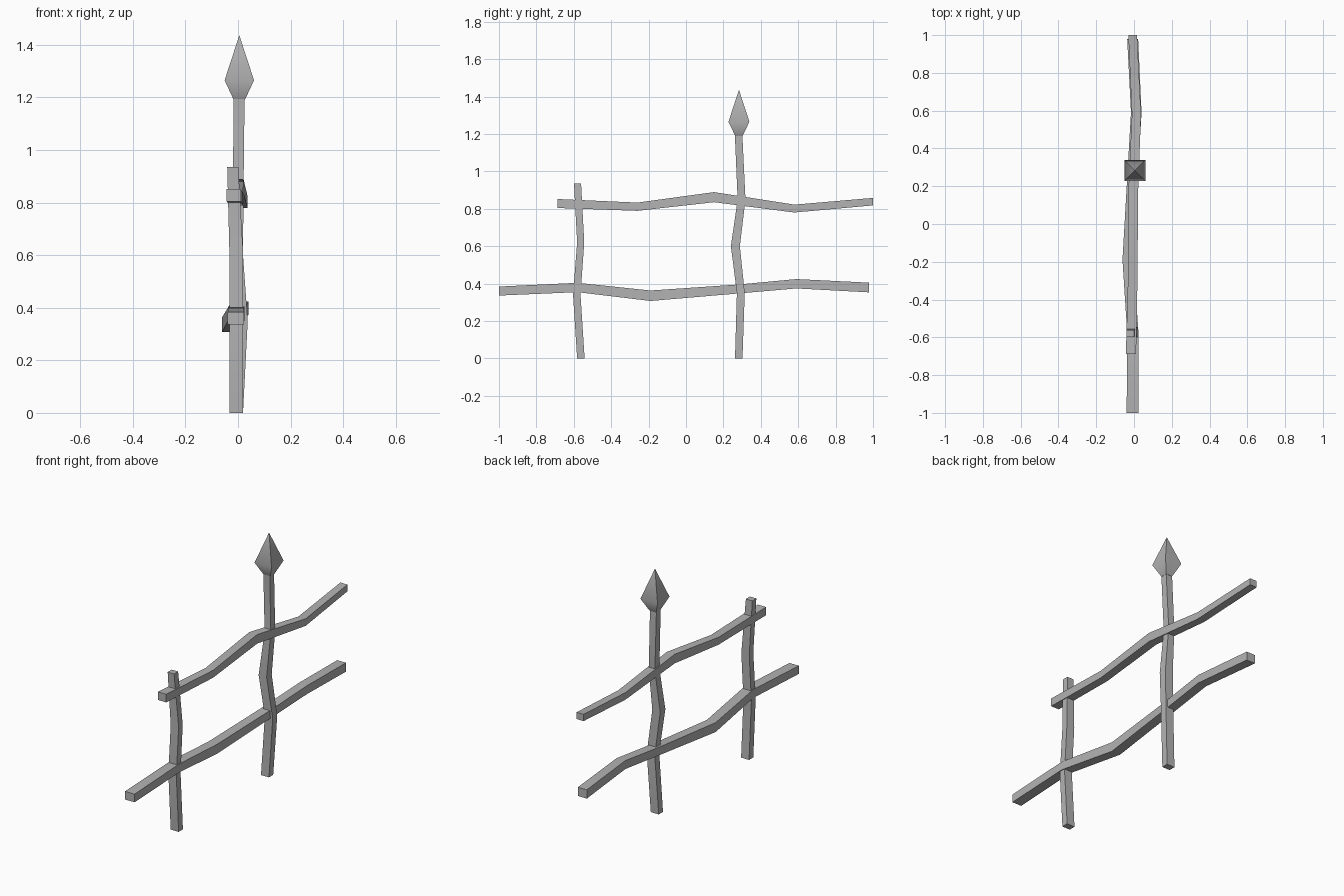
import bpy, bmesh, math
from mathutils import Vector

iron = bpy.data.materials.new("dark_grey")
iron.diffuse_color = (0.45, 0.45, 0.45, 1)


def bent_bar(name, rings, axis):
    """Square bar through rings of (x, y, z, half width in x, other half width)."""
    bm = bmesh.new()
    loops = []
    for x, y, z, hx, h in rings:
        other = Vector((0, 0, h)) if axis == 'Y' else Vector((0, h, 0))
        loops.append([bm.verts.new(Vector((x + 0.003 + sx * hx, y, z)) + so * other)
                      for sx, so in ((-1, -1), (1, -1), (1, 1), (-1, 1))])
    for a, b in zip(loops, loops[1:]):
        for i in range(4):
            j = (i + 1) % 4
            bm.faces.new((a[i], a[j], b[j], b[i]))
    bm.faces.new(loops[0][::-1])
    bm.faces.new(loops[-1])
    bmesh.ops.recalc_face_normals(bm, faces=bm.faces)
    # Smooth along the bends, sharp at the corners
    for f in bm.faces:
        f.smooth = True
    for e in bm.edges:
        e.smooth = e.calc_face_angle(0) < math.radians(55)
    mesh = bpy.data.meshes.new(name)
    bm.to_mesh(mesh)
    bm.free()
    mesh.materials.append(iron)
    obj = bpy.data.objects.new(name, mesh)
    bpy.context.collection.objects.link(obj)
    return obj


# Crooked horizontal rails
bent_bar("upper_rail", [
    (-0.019, -0.687, 0.828, 0.027, 0.024),
    (-0.009, -0.26, 0.811, 0.025, 0.022),
    (-0.008, 0.15, 0.862, 0.026, 0.027),
    (0.010, 0.58, 0.801, 0.024, 0.021),
    (-0.010, 1.0, 0.838, 0.023, 0.020)], 'Y')
bent_bar("lower_rail", [
    (-0.011, -1.0, 0.360, 0.031, 0.024),
    (-0.009, -0.58, 0.379, 0.030, 0.025),
    (-0.035, -0.19, 0.335, 0.029, 0.028),
    (-0.009, 0.28, 0.371, 0.028, 0.024),
    (0.009, 0.59, 0.399, 0.028, 0.025),
    (-0.010, 0.979, 0.379, 0.029, 0.026)], 'Y')

# Crooked posts
bent_bar("short_post", [
    (-0.010, -0.562, 0.0, 0.026, 0.020),
    (-0.010, -0.584, 0.34, 0.026, 0.020),
    (-0.010, -0.563, 0.62, 0.026, 0.019),
    (-0.023, -0.580, 0.936, 0.021, 0.019)], 'Z')
bent_bar("tall_post", [
    (-0.010, 0.282, 0.0, 0.026, 0.020),
    (0.008, 0.293, 0.35, 0.026, 0.021),
    (-0.010, 0.264, 0.60, 0.026, 0.024),
    (-0.002, 0.297, 0.85, 0.020, 0.021),
    (0.001, 0.281, 1.20, 0.021, 0.020)], 'Z')

# Four-sided spear point
bent_bar("spear_point", [
    (0.002, 0.283, 1.19, 0.021, 0.020),
    (0.002, 0.283, 1.265, 0.056, 0.056),
    (0.002, 0.283, 1.435, 0.0005, 0.0005)], 'Z')
